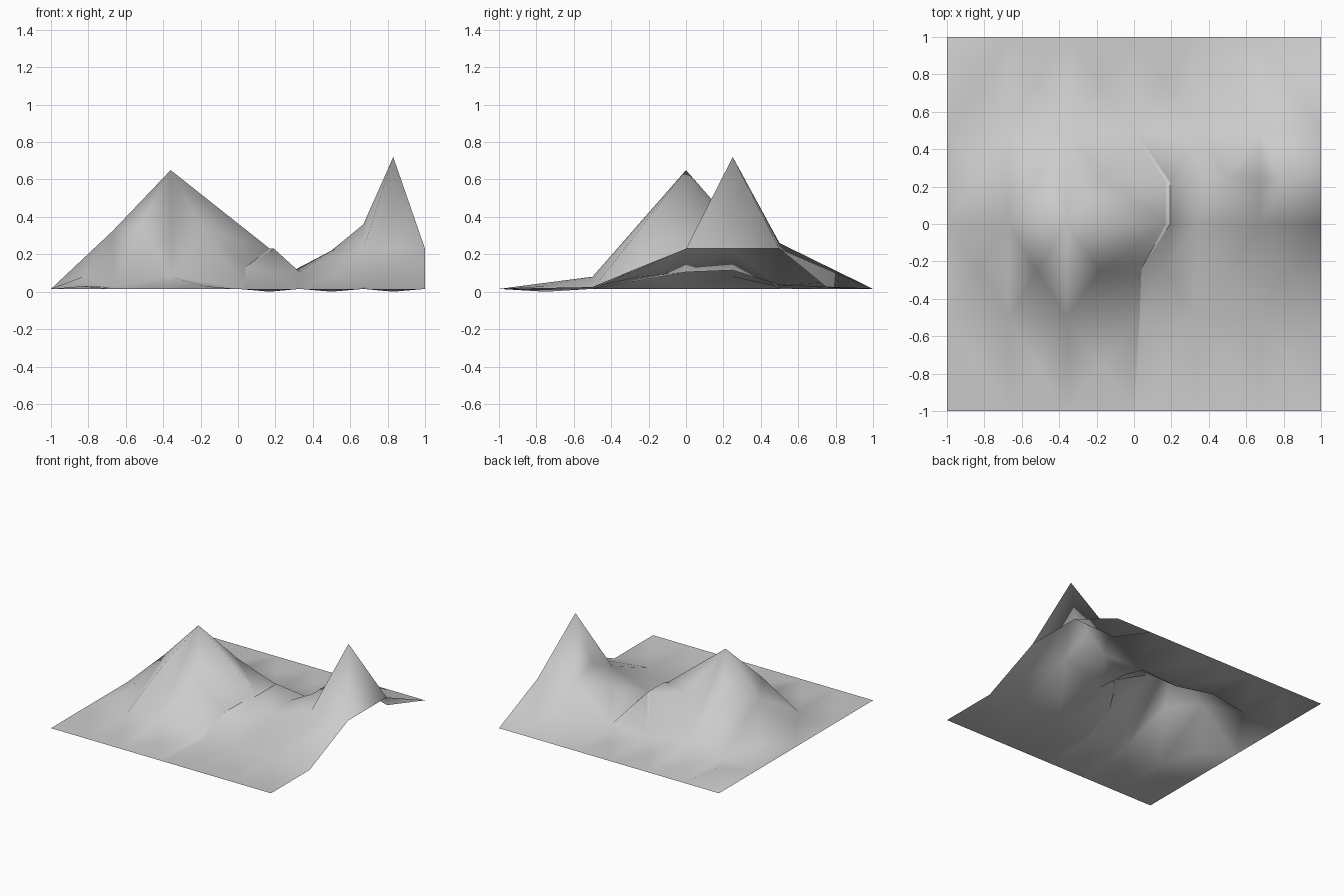
import bpy, bmesh
from mathutils import Vector
from mathutils.geometry import delaunay_2d_cdt

if "Cube" in bpy.data.objects:
    bpy.data.objects.remove(bpy.data.objects["Cube"])

B = 1.5  # base height, in hundredths like all heights below
EVEN = [-1, -.67, -.36, 0, .33, .67, 1]
ODD = [-.83, -.52, -.18, .17, .5, .83]
# Coarse grid rows (EVEN) and the cell centres between them (ODD): y -> heights
ROWS = {
    -1: (EVEN, [B] * 7),
    -.75: (ODD, [3, B, 3, 0, 0, 0]),
    -.5: (EVEN, [B, 2.5, 8, B, B, 2.5, B]),
    -.25: (ODD, [8, 36, 33, 10, 8, 13]),
    0: (EVEN, [B, 32.5, 65, 23, 10.5, 23, 23]),
    .25: (ODD, [8, 36, 33, 23, 22, 72]),
    .5: (EVEN, [B, 2.5, 8, B, 3.5, 26, 23]),
    .75: (ODD, [8.5, 2, 2, 2, 5, 2.5]),
    1: (EVEN, [B] * 7),
}
# Points pulled sideways for the crease between the hills
MOVED = {(0, -.5): (.03, -.5), (0, 0): (.17, 0), (.17, .25): (.17, .225)}
points, grid = [], {}
for y, (xs, zs) in ROWS.items():
    for x, z in zip(xs, zs):
        px, py = MOVED.get((x, y), (x, y))
        grid[x, y] = len(points)
        points.append(Vector((px, py, z / 100)))
# Extra points: crease shoulder and rim, saddle, shoulder of the steep peak
points += [Vector(p) for p in [(.04, -.24, .13), (.192, .225, .23), (.192, 0, .23),
                               (.3, .25, .115), (.67, .25, .36)]]


def chain(path):
    ids = [min(range(len(points)), key=lambda i: (points[i].xy - Vector(p)).length)
           for p in path]
    return list(zip(ids, ids[1:]))


# Crease line with its narrow rim
crease = chain([(0, .5), (.17, .225), (.17, 0), (.04, -.24), (.03, -.5), (0, -1)])
rim = chain([(0, .5), (.192, .225), (.192, 0), (.04, -.24)])
edges = crease + rim + chain([(.192, 0), (.33, 0)])
# Coarse grid lines stay as edges, away from the crease
for y in (-1, -.5, 0, .5, 1):
    for a, b in zip(EVEN, EVEN[1:]):
        if (a, y) != (0, 0):
            edges.append((grid[a, y], grid[b, y]))
for x in EVEN:
    if x != 0:
        for a in (-1, -.5, 0, .5):
            if a == 0 and x in (.33, .67):
                continue
            edges.append((grid[x, a], grid[x, a + .5]))
edges += chain([(.33, 0), (.3, .25), (.33, .5)]) + chain([(.67, 0), (.67, .25), (.67, .5)])
edges += chain([(0, .5), (0, 1)])

# Stretching x makes the triangulation prefer edges along y
flat = [Vector((p.x * 1.5, p.y)) for p in points]
verts, _, faces, origin, _, _ = delaunay_2d_cdt(flat, edges, [], 0, 1e-5)

# Ground sheet with two peaks
bm = bmesh.new()
made, index = [], {}
for k, src in enumerate(origin):
    co = points[src[0]] if src else (verts[k].x / 1.5, verts[k].y, B / 100)
    made.append(bm.verts.new(co))
    for s in src:
        index[s] = made[-1]
for f in faces:
    face = bm.faces.new([made[i] for i in f])
    face.smooth = True
    face.normal_update()
    if face.normal.z < 0:
        face.normal_flip()
for a, b in crease + rim:
    e = bm.edges.get((index[a], index[b]))
    if e:
        e.smooth = False

mesh = bpy.data.meshes.new("mountain_terrain")
bm.to_mesh(mesh)
bm.free()
terrain = bpy.data.objects.new("mountain_terrain", mesh)
bpy.context.collection.objects.link(terrain)

# Plain grey
mat = bpy.data.materials.new("light_grey")
mat.diffuse_color = (.6, .6, .6, 1)
mat.use_nodes = True
mat.node_tree.nodes["Principled BSDF"].inputs["Base Color"].default_value = mat.diffuse_color
mesh.materials.append(mat)
